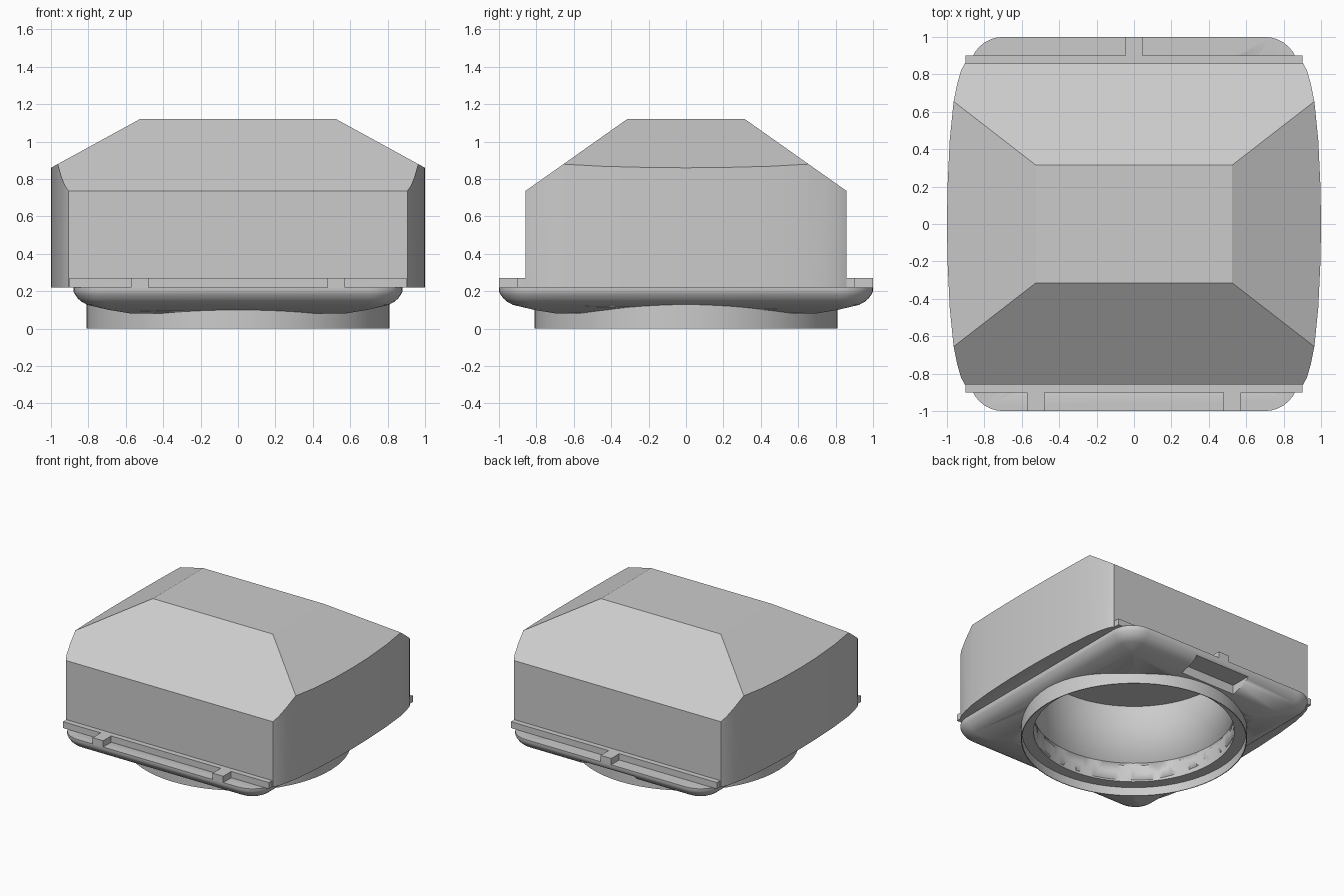
import bpy, bmesh
from math import sin, cos, pi
from mathutils import Vector

if "Cube" in bpy.data.objects:
    bpy.data.objects.remove(bpy.data.objects["Cube"])


def finish(name, bm, angle=0.5):
    bmesh.ops.recalc_face_normals(bm, faces=bm.faces)
    me = bpy.data.meshes.new(name)
    bm.to_mesh(me)
    bm.free()
    ob = bpy.data.objects.new(name, me)
    bpy.context.collection.objects.link(ob)
    bpy.ops.object.select_all(action='DESELECT')
    ob.select_set(True)
    bpy.context.view_layer.objects.active = ob
    bpy.ops.object.shade_smooth_by_angle(angle=angle)
    return ob


def loft(rings, caps=True):
    bm = bmesh.new()
    vr = [[bm.verts.new(p) for p in r] for r in rings]
    n = len(vr[0])
    for a, b in zip(vr, vr[1:]):
        for i in range(n):
            bm.faces.new((a[i], a[(i + 1) % n], b[(i + 1) % n], b[i]))
    if caps:
        bm.faces.new(vr[0])
        bm.faces.new(vr[-1])
    return bm


def circle(r, z, n=64):
    return [(r * cos(2 * pi * i / n), r * sin(2 * pi * i / n), z) for i in range(n)]


def box(name, x0, x1, y0, y1, z0, z1):
    return finish(name, loft([[(x0, y0, z), (x1, y0, z), (x1, y1, z), (x0, y1, z)]
                              for z in (z0, z1)]))


def cut(target, cutter):
    m = target.modifiers.new("cut", 'BOOLEAN')
    m.operation = 'DIFFERENCE'
    m.solver = 'EXACT'
    m.object = cutter
    bpy.context.view_layer.objects.active = target
    bpy.ops.object.modifier_apply(modifier=m.name)


# Hood: bulged-side prism trimmed by four roof slopes
q = [(1, 0), (.997, .2), (.985, .45), (.965, .65), (.945, .75), (.925, .82), (.905, .858)]
side = [(x, -y) for x, y in reversed(q[1:])] + q
plan = side + [(-x, y) for x, y in reversed(side)]
bm = loft([[(x, y, z) for x, y in plan] for z in (.22, 1.12)])
for s in (-1, 1):
    for co, no in (((0, s * .315, 1.12), (0, s * .385, .545)),
                   ((s * .525, 0, 1.12), (s * .26, 0, .475))):
        res = bmesh.ops.bisect_plane(bm, geom=bm.verts[:] + bm.edges[:] + bm.faces[:],
                                     plane_co=co, plane_no=Vector(no).normalized(),
                                     clear_outer=True, dist=1e-5)
        edges = [e for e in bm.edges if e.is_boundary]
        bmesh.ops.holes_fill(bm, edges=edges, sides=0)
hood = finish("hood", bm, .45)


# Base plate: rounded rectangle lofted through insets, mitred underneath
def rounded(d, z, seg=8):
    hx, hy, r = .88 - d, 1 - d, max(.18 - d, .002)
    pts = []
    for k, (sx, sy) in enumerate(((1, 1), (-1, 1), (-1, -1), (1, -1))):
        for i in range(seg + 1):
            a = (k + i / seg) * pi / 2
            pts.append((sx * (hx - r) + r * cos(a), sy * (hy - r) + r * sin(a), z))
    return pts


section = [(0, .22), (0, .2), (.008, .183), (.025, .16), (.045, .143), (.075, .127),
           (.19, .1), (.31, .08)]
plate = finish("base_plate", loft([rounded(d, z) for d, z in section]))

# Round bore and rear notch
bore = finish("bore_cutter", loft([circle(.72, z) for z in (-.1, .69)]))
notch = box("notch_cutter", -.24, .24, .82, .985, -.1, .175)
cut(hood, bore)
cut(plate, bore)
cut(plate, notch)
for c in (bore, notch):
    bpy.data.objects.remove(c)

# Collar with thin lip and inner ledge
prof = [(.81, .2), (.81, 0), (.804, 0), (.804, .067), (.72, .067), (.72, .2), (.81, .2)]
bm = loft([circle(r, z) for r, z in prof], caps=False)
bmesh.ops.remove_doubles(bm, verts=bm.verts, dist=1e-5)
finish("collar", bm)

# Clip rails and their tabs
for name, s in (("front", -1), ("rear", 1)):
    y0, y1 = sorted((s * .85, s * .9))
    box(name + "_rail", -.9, .9, y0, y1, .22, .27)
for i, (x, s) in enumerate(((-.525, -1), (.525, -1), (0, 1))):
    y0, y1 = sorted((s * .9, s * 1.0))
    box(f"clip_tab_{i + 1}", x - .046, x + .046, y0, y1, .22, .27)
